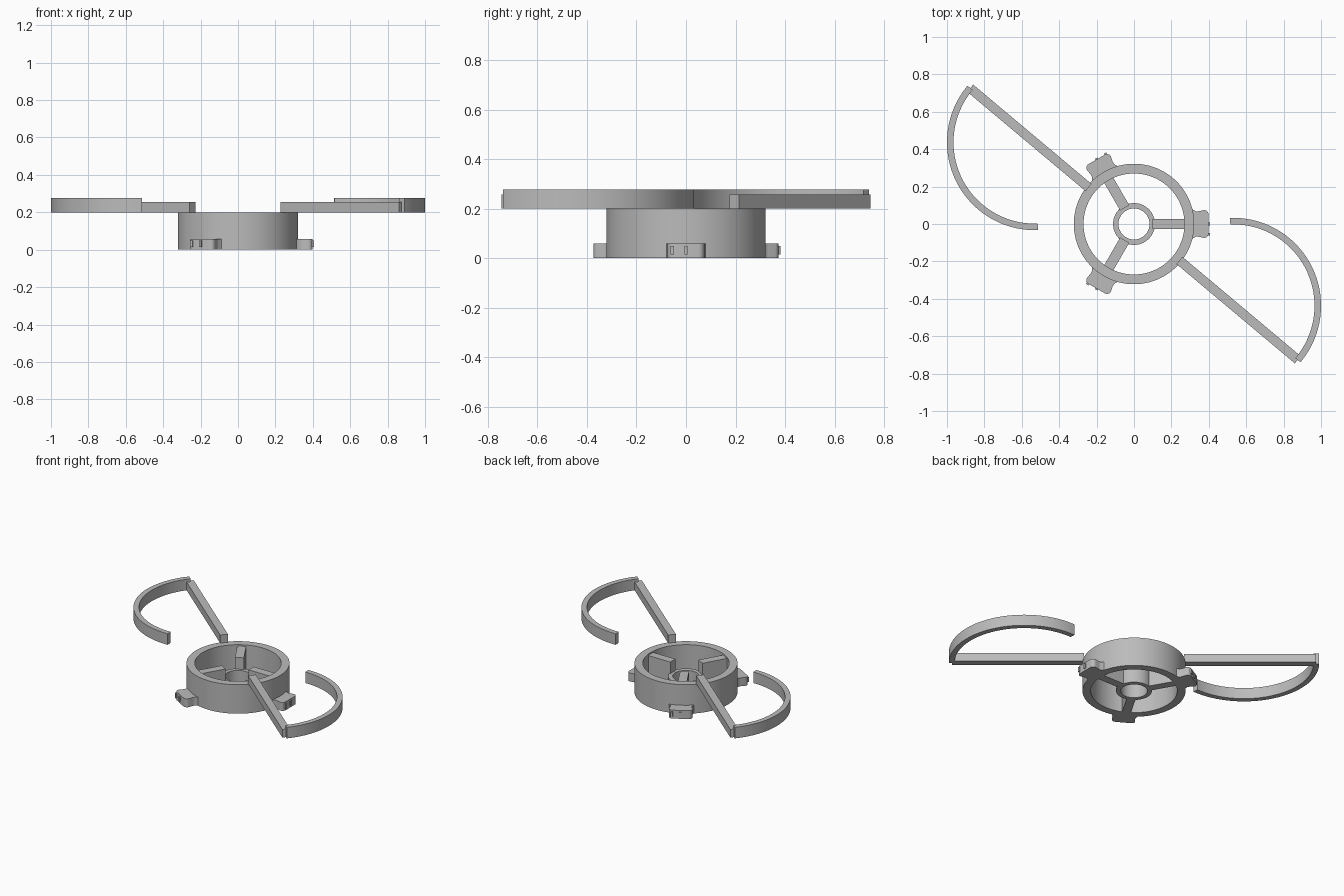
import bpy, bmesh, math
from mathutils import Vector

default = bpy.data.objects.get("Cube")
if default:
    bpy.data.objects.remove(default, do_unlink=True)

grey = bpy.data.materials.new("light grey plastic")
grey.use_nodes = True
colour = (0.5, 0.5, 0.5, 1)
grey.diffuse_color = colour
grey.node_tree.nodes["Principled BSDF"].inputs["Base Color"].default_value = colour


def finish(name, bm):
    bmesh.ops.recalc_face_normals(bm, faces=bm.faces)
    mesh = bpy.data.meshes.new(name)
    bm.to_mesh(mesh)
    bm.free()
    mesh.materials.append(grey)
    obj = bpy.data.objects.new(name, mesh)
    bpy.context.collection.objects.link(obj)
    bpy.ops.object.select_all(action='DESELECT')
    obj.select_set(True)
    bpy.context.view_layer.objects.active = obj
    bpy.ops.object.shade_smooth_by_angle(angle=math.radians(30))
    return obj


def prism(name, outline, z0, z1, turn=0.0):
    """Extrude a plan outline upward, turned about the z axis."""
    c, s = math.cos(turn), math.sin(turn)
    bm = bmesh.new()
    face = bm.faces.new([bm.verts.new((c * x - s * y, s * x + c * y, z0)) for x, y in outline])
    new = bmesh.ops.extrude_face_region(bm, geom=[face])["geom"]
    top = [v for v in new if isinstance(v, bmesh.types.BMVert)]
    bmesh.ops.translate(bm, verts=top, vec=(0, 0, z1 - z0))
    return finish(name, bm)


def box(name, x0, x1, y0, y1, z0, z1, turn):
    return prism(name, [(x0, y0), (x1, y0), (x1, y1), (x0, y1)], z0, z1, turn)


def curved_wall(name, centre, r_in, r_out, z0, z1, a0=0, a1=360, steps=96, turn=0.0):
    """Sweep a rectangular section around a centre; a full turn closes up."""
    closed = a1 - a0 == 360
    bm = bmesh.new()
    loops = []
    for i in range(steps if closed else steps + 1):
        a = math.radians(a0 + (a1 - a0) * i / steps)
        loop = []
        for r, z in ((r_in, z0), (r_out, z0), (r_out, z1), (r_in, z1)):
            x, y = centre[0] + r * math.cos(a), centre[1] + r * math.sin(a)
            loop.append(bm.verts.new((x * math.cos(turn) - y * math.sin(turn),
                                      x * math.sin(turn) + y * math.cos(turn), z)))
        loops.append(loop)
    pairs = list(zip(loops, loops[1:]))
    if closed:
        pairs.append((loops[-1], loops[0]))
    else:
        bm.faces.new(loops[0])
        bm.faces.new(loops[-1])
    for p, q in pairs:
        for k in range(4):
            n = (k + 1) % 4
            bm.faces.new((p[k], p[n], q[n], q[k]))
    return finish(name, bm)


# Outer ring and central hub
curved_wall("outer_ring", (0, 0), 0.27, 0.322, 0, 0.2)
curved_wall("hub", (0, 0), 0.083, 0.112, 0, 0.11, steps=64)

# Foot outline: flared root, rounded outer corners
half = [(0.3, 0.085), (0.33, 0.068), (0.345, 0.068)]
for i in range(7):
    a = math.radians(90 - 15 * i)
    half.append((0.375 + 0.024 * math.cos(a), 0.05 + 0.024 * math.sin(a)))
foot_outline = half + [(x, -y) for x, y in reversed(half)]

# Three spokes, each ending in a foot with two small ribs
for i in range(3):
    turn = i * math.tau / 3
    box(f"spoke_{i + 1}", 0.1, 0.28, -0.028, 0.028, 0, 0.19, turn)
    prism(f"foot_{i + 1}", foot_outline, 0, 0.058, turn)
    for j, y in enumerate((-0.055, 0.0)):
        box(f"foot_rib_{i + 1}_{j + 1}", 0.38, 0.406, y - 0.007, y + 0.007, 0.015, 0.048, turn)

# Two opposite arms: straight bar and hooked blade
start, end = Vector((0.243, -0.195)), Vector((0.876, -0.726))
side = (end - start).orthogonal().normalized() * 0.025
bar = [start + side, end + side, end - side, start - side]
for name, turn in (("right", 0.0), ("left", math.pi)):
    prism(f"{name}_arm_bar", bar, 0.2, 0.256, turn)
    curved_wall(f"{name}_arm_hook", (0.53, -0.437), 0.435, 0.47, 0.2, 0.276,
                -40, 92, 48, turn)
